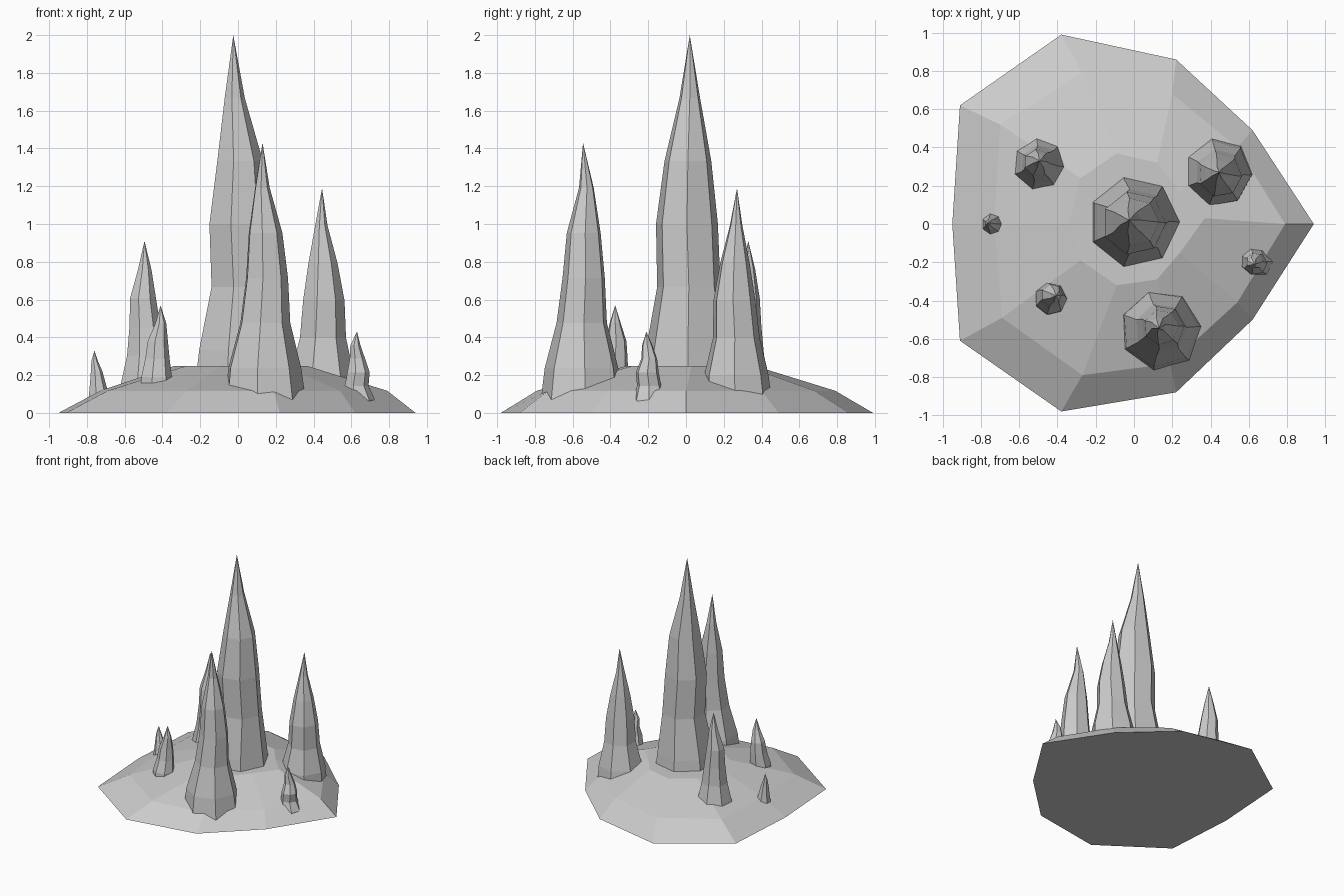
import bpy, bmesh, math


def loft(name, rings, tip=None):
    """Skin equal-length point rings bottom to top, closing with a tip or a flat cap."""
    bm = bmesh.new()
    loops = [[bm.verts.new(p) for p in ring] for ring in rings]
    n = len(loops[0])
    for a, b in zip(loops, loops[1:]):
        for i in range(n):
            j = (i + 1) % n
            bm.faces.new((a[i], a[j], b[j], b[i]))
    bm.faces.new(loops[0][::-1])
    if tip:
        t = bm.verts.new(tip)
        for i in range(n):
            bm.faces.new((loops[-1][i], loops[-1][(i + 1) % n], t))
    else:
        bm.faces.new(loops[-1])
    bmesh.ops.recalc_face_normals(bm, faces=bm.faces)
    mesh = bpy.data.meshes.new(name)
    bm.to_mesh(mesh)
    bm.free()
    obj = bpy.data.objects.new(name, mesh)
    bpy.context.collection.objects.link(obj)


def spire(name, tip, sections, turn=0):
    """Seven-sided wobbly cone; sections are (x, y, radius) at even height steps."""
    step = tip[2] / len(sections)
    rings = []
    for k, (x, y, r) in enumerate(sections):
        angles = [math.radians(turn) + math.tau * i / 7 for i in range(7)]
        rings.append([(x + r * math.cos(a), y + r * math.sin(a), k * step)
                      for a in angles])
    loft(name, rings, tip)


# Ten-sided rocky mound: ground, shoulder and flat top outlines
ground = [(.94, 0), (.62, .49), (.22, .86), (-.38, .99), (-.91, .62),
          (-.95, 0), (-.91, -.61), (-.38, -.98), (.22, -.88), (.62, -.50)]
shoulder = [(.79, 0), (.54, .40), (.20, .68), (-.27, .79), (-.70, .52),
            (-.73, 0), (-.69, -.49), (-.27, -.79), (.19, -.73), (.54, -.41)]
top = [(.37, .03), (.24, .17), (.12, .32), (-.09, .37), (-.28, .24),
       (-.34, 0), (-.28, -.19), (-.09, -.32), (.12, -.29), (.24, -.15)]
loft("mound", [[(x, y, z) for x, y in ring]
               for ring, z in ((ground, 0), (shoulder, .117), (top, .247))])

# Tall spires
spire("central_spire", (-.025, .02, 2),
      [(0, .01, .27), (0, .01, .228), (.015, .015, .172),
       (0, .005, .168), (.005, .01, .127), (-.02, .02, .056)])
spire("front_spire", (.13, -.545, 1.43),
      [(.14, -.55, .23), (.135, -.55, .2), (.14, -.55, .137),
       (.15, -.54, .115), (.143, -.54, .092), (.128, -.527, .04)], 4)
spire("back_right_spire", (.445, .27, 1.19),
      [(.435, .275, .19), (.44, .265, .175), (.445, .265, .127),
       (.45, .255, .114), (.447, .258, .08), (.44, .265, .034)], -3)
spire("back_left_spire", (-.495, .33, .91),
      [(-.49, .31, .16), (-.49, .31, .14), (-.49, .31, .104),
       (-.495, .315, .085), (-.505, .32, .071), (-.495, .33, .037)], -5)

# Small spires
spire("front_left_spire", (-.41, -.375, .57),
      [(-.435, -.39, .09), (-.435, -.39, .09), (-.435, -.39, .085),
       (-.43, -.375, .068), (-.427, -.37, .056), (-.41, -.375, .03)])
spire("right_spire", (.63, -.21, .43),
      [(.645, -.195, .09), (.64, -.195, .085), (.625, -.195, .066),
       (.635, -.205, .062), (.63, -.195, .043), (.62, -.205, .028)])
spire("left_spire", (-.76, .005, .33),
      [(-.735, 0, .07), (-.735, 0, .065), (-.74, 0, .053),
       (-.745, 0, .042), (-.75, 0, .032), (-.76, .005, .018)])
